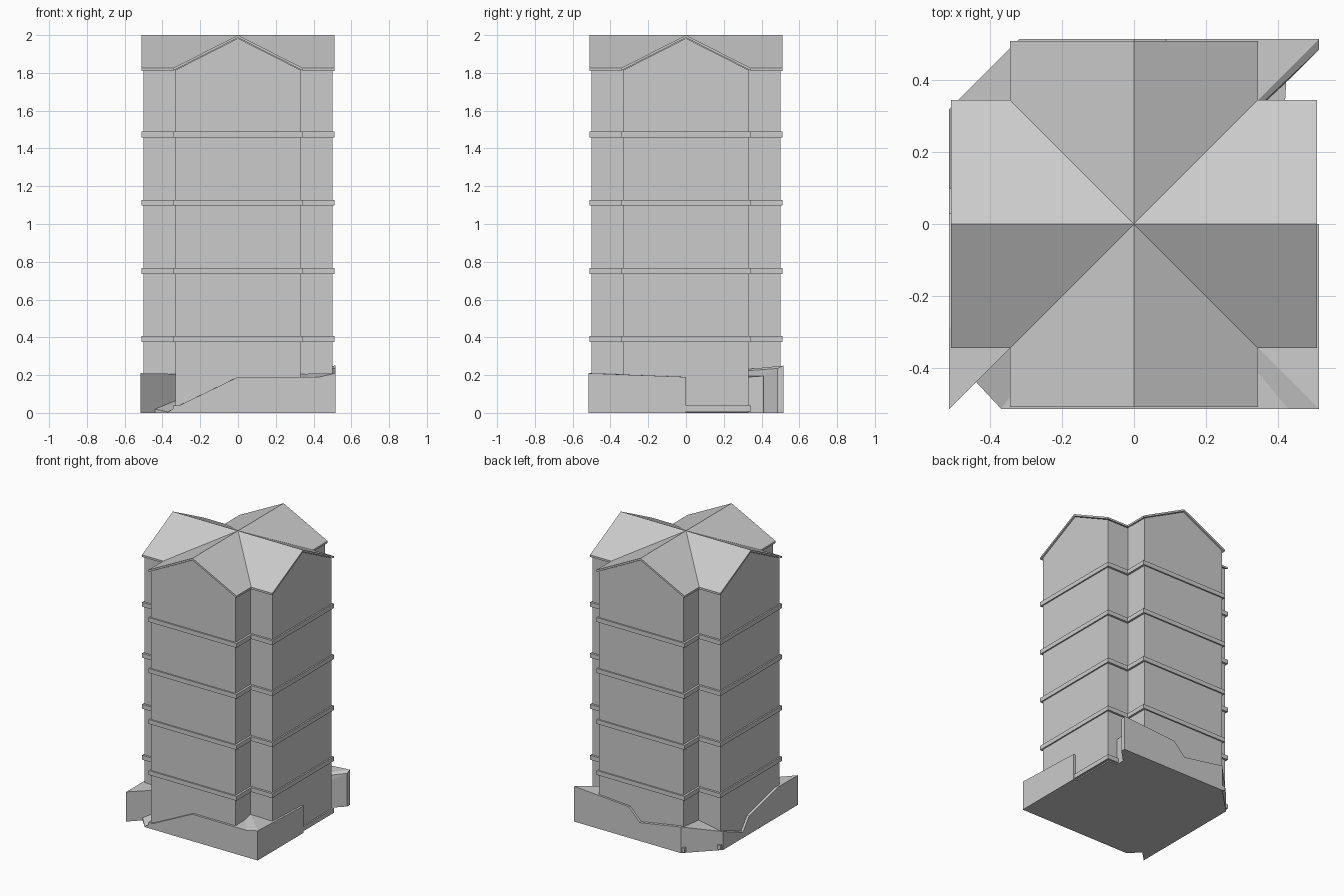
import bpy, bmesh

if "Cube" in bpy.data.objects:
    bpy.data.objects.remove(bpy.data.objects["Cube"])


def mesh_object(name, verts, faces):
    me = bpy.data.meshes.new(name)
    me.from_pydata(verts, [], faces)
    bm = bmesh.new()
    bm.from_mesh(me)
    bmesh.ops.remove_doubles(bm, verts=bm.verts, dist=1e-5)
    bmesh.ops.recalc_face_normals(bm, faces=bm.faces)
    bm.to_mesh(me)
    bm.free()
    ob = bpy.data.objects.new(name, me)
    bpy.context.collection.objects.link(ob)
    return ob


def turn(p, k):
    """Rotate a point k quarter turns about z."""
    x, y, *z = p
    for _ in range(k):
        x, y = -y, x
    return (x, y, *z)


def plus_outline(w, r):
    return [turn(p, k) for k in range(4) for p in ((r, -w), (r, w), (w, w))]


def plus_slab(name, w, r, z0, z1):
    o = plus_outline(w, r)
    n = len(o)
    verts = [(x, y, z) for z in (z0, z1) for x, y in o]
    faces = [list(range(n)), list(range(n, 2 * n))]
    faces += [(i, (i + 1) % n, n + (i + 1) % n, n + i) for i in range(n)]
    return mesh_object(name, verts, faces)


# Tower walls: four gabled wings meeting at the centre
W, R, EAVE, APEX = 0.33, 0.5, 1.816, 1.983
verts, faces = [], []
for k in range(4):
    b = len(verts)
    verts += [turn(p, k) for p in (
        (R, -W, 0.002), (R, W, 0.002), (R, W, EAVE), (R, 0, APEX), (R, -W, EAVE),
        (W, -W, 0.002), (W, W, 0.002), (W, W, EAVE), (0, 0, APEX), (W, -W, EAVE))]
    faces += [[b + i for i in f] for f in (
        (0, 1, 2, 3, 4), (1, 6, 7, 2), (5, 0, 4, 9), (2, 7, 8, 3), (3, 8, 9, 4))]
mesh_object("tower_walls", verts, faces)

# Floor bands and the plinth
for i in range(4):
    z = 0.375 + 0.361 * i
    plus_slab(f"floor_band_{i + 1}", 0.345, 0.51, z, z + 0.031)
plus_slab("plinth", 0.345, 0.51, 0.008, 0.04)

# Cross-gabled roof as a thin shell
W, R = 0.345, 0.51
T = 0.014
verts, faces = [], []
for k in range(4):
    b = len(verts)
    top = [turn(p, k) for p in (
        (0, 0, 2), (R, 0, 2), (R, W, 1.825), (W, W, 1.825), (W, -W, 1.825), (R, -W, 1.825))]
    verts += top + [(x, y, z - T) for x, y, z in top]
    for f in ((0, 1, 2, 3), (0, 4, 5, 1)):
        faces += [[b + i for i in f], [b + 6 + i for i in f]]
    for i, j in ((1, 2), (2, 3), (4, 5), (5, 1)):
        faces.append((b + i, b + j, b + j + 6, b + i + 6))
mesh_object("roof", verts, faces)

# Uneven ground mound: edge points with their heights, fanned in to the centre
edge = [
    (-0.515, -0.515, 0.21), (-0.44, -0.44, 0.205), (-0.44, -0.44, 0.02),
    (-0.37, -0.515, 0.005), (-0.33, -0.515, 0.03), (0, -0.515, 0.19),
    (0.43, -0.515, 0.19), (0.515, -0.515, 0.21), (0.515, 0, 0.19),
    (0.49, 0, 0.03), (0.49, 0.33, 0.03), (0.42, 0.33, 0.19),
    (0.425, 0.41, 0.195), (0.44, 0.41, 0.195), (0.515, 0.485, 0.235),
    (0.515, 0.515, 0.25), (0.09, 0.515, 0.22), (0.0, 0.515, 0.13),
    (-0.32, 0.515, 0.185), (-0.515, 0.32, 0.13), (-0.515, 0.1, 0.04),
    (-0.515, 0.03, 0.13), (-0.515, -0.29, 0.21)]
n = len(edge)
verts = edge + [(x, y, 0) for x, y, z in edge] + [(0, 0, 0.2), (0, 0, 0)]
faces = []
for i in range(n):
    j = (i + 1) % n
    faces.append((i, j, 2 * n))
    if edge[i][:2] != edge[j][:2]:
        faces += [(i, j, n + j, n + i), (n + i, n + j, 2 * n + 1)]
mesh_object("ground_mound", verts, faces)
